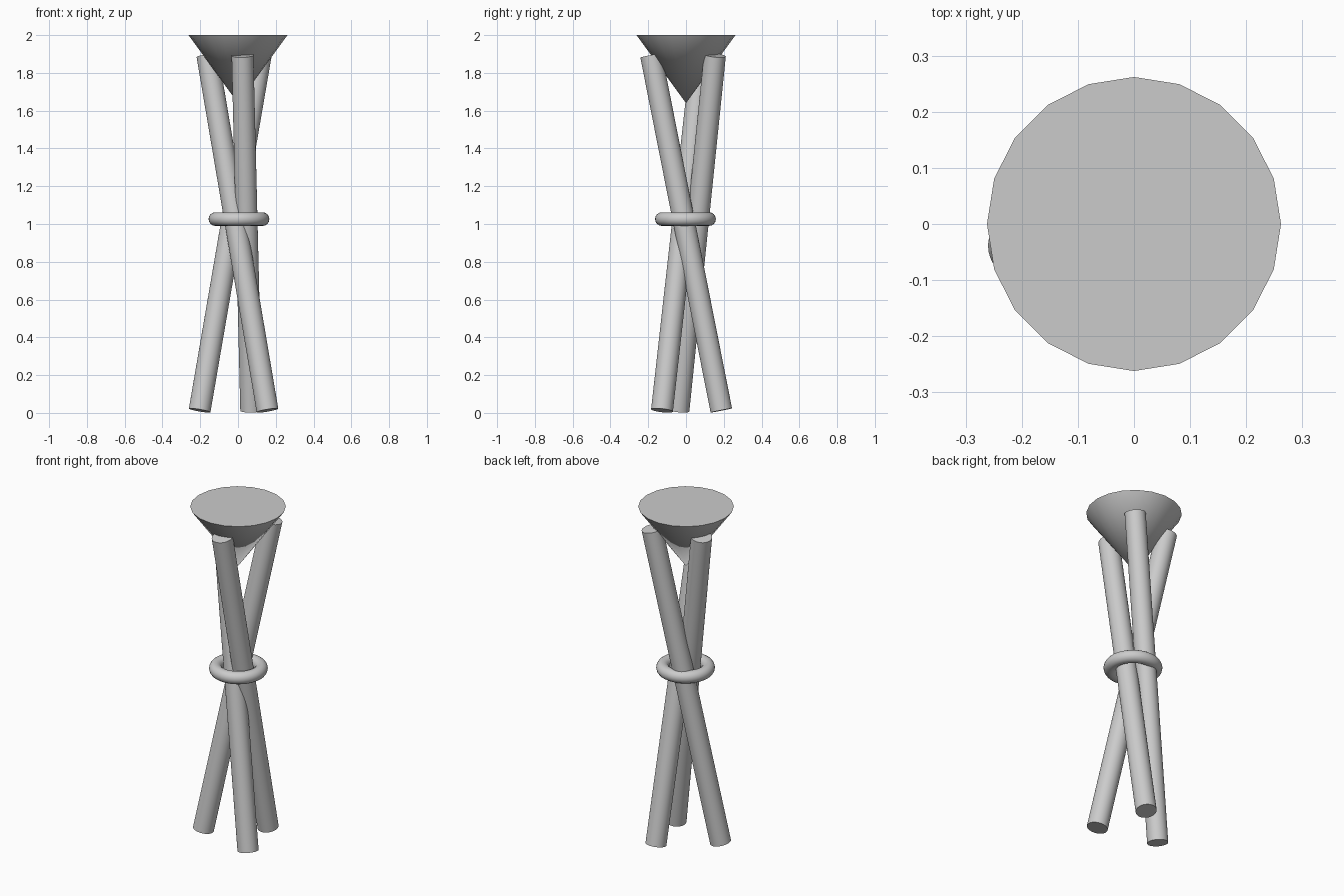
import bpy, math
from mathutils import Vector

if "Cube" in bpy.data.objects:
    bpy.data.objects.remove(bpy.data.objects["Cube"])


def smooth(obj, name):
    obj.name = name
    bpy.ops.object.shade_smooth_by_angle(angle=math.radians(35))
    return obj


def rod(name, bottom, top, radius=0.058):
    a, b = Vector(bottom), Vector(top)
    d = b - a
    bpy.ops.mesh.primitive_cylinder_add(
        vertices=32, radius=radius, depth=d.length, location=(a + b) / 2,
        rotation=d.to_track_quat('Z', 'Y').to_euler())
    return smooth(bpy.context.object, name)


# Three crossed rods, each leaning through the ring
BOTTOM, TOP = 0.013, 1.893
rods = [
    ("front_rod", (0.07, 0.187), (0.024, -0.185)),
    ("right_rod", (-0.203, -0.04), (0.12, 0.153)),
    ("left_rod", (0.156, -0.127), (-0.162, 0.083)),
]
for name, foot, head in rods:
    rod(name, (*foot, BOTTOM), (*head, TOP))

# Binding ring around the crossing
bpy.ops.mesh.primitive_torus_add(
    major_radius=0.125, minor_radius=0.036, major_segments=40,
    minor_segments=16, location=(0.005, -0.003, 1.026))
smooth(bpy.context.object, "binding_ring")

# Faceted bowl: inverted cone with closed flat top
bpy.ops.mesh.primitive_cone_add(
    vertices=20, radius1=0, radius2=0.262, depth=0.36,
    location=(0, 0, 1.82))
smooth(bpy.context.object, "cone_bowl")
